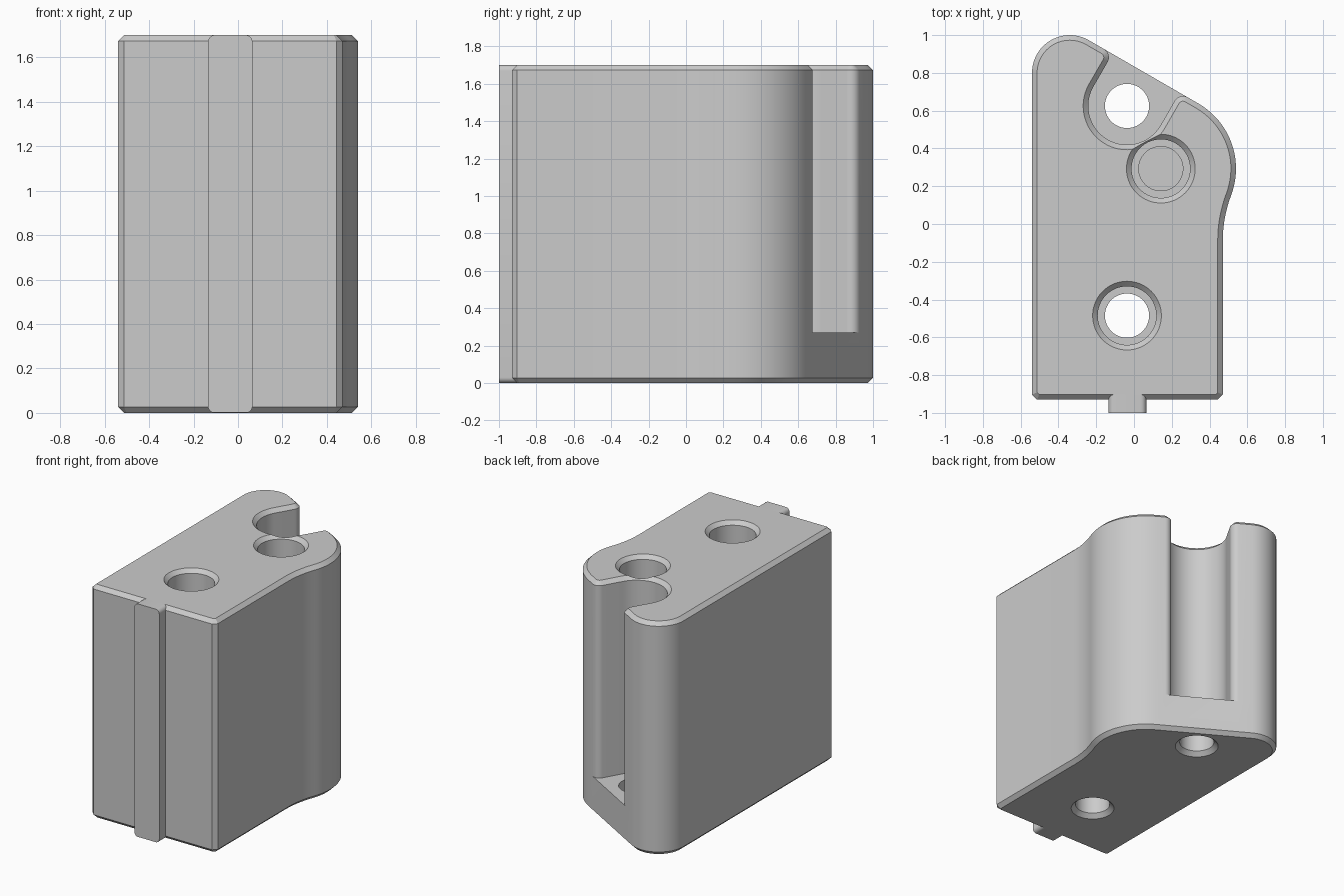
import bpy, bmesh, math
from mathutils import Vector

if "Cube" in bpy.data.objects:
    bpy.data.objects.remove(bpy.data.objects["Cube"])

HEIGHT, FLOOR, CH = 1.7, 0.27, 0.027

grey = bpy.data.materials.new("plain_grey")
grey.use_nodes = True
grey.diffuse_color = (0.6, 0.6, 0.6, 1)
grey.node_tree.nodes["Principled BSDF"].inputs["Base Color"].default_value = (0.6, 0.6, 0.6, 1)


def arc(cx, cy, r, a0, a1, n):
    angles = [math.radians(a0 + (a1 - a0) * i / n) for i in range(n + 1)]
    return [(cx + r * math.cos(a), cy + r * math.sin(a)) for a in angles]


def make_object(name, bm):
    bmesh.ops.recalc_face_normals(bm, faces=bm.faces)
    mesh = bpy.data.meshes.new(name)
    bm.to_mesh(mesh)
    bm.free()
    mesh.materials.append(grey)
    obj = bpy.data.objects.new(name, mesh)
    bpy.context.collection.objects.link(obj)
    return obj


def walls(bm, low, high, closed=True):
    n = len(low)
    for i in range(n if closed else n - 1):
        j = (i + 1) % n
        bm.faces.new((low[i], low[j], high[j], high[i]))


def chamfer(bm, test, width):
    edges = [e for e in bm.edges if test([v.co for v in e.verts])]
    bmesh.ops.bevel(bm, geom=edges, offset=width, segments=1, affect='EDGES', profile=0.5)


# Plan of the body: big lobe, small lobe, and a 30 degree slope between them
left, front, side = -0.54, -0.93, 0.47
sx, sy, sr = left + 0.2, 0.8, 0.2
bx = 0.142
br = -left - bx
nx, ny = 0.5, math.sqrt(0.75)
slope = nx * sx + ny * sy + sr
by = (slope - br - nx * bx) / ny

# Concave blend from the straight side into the big lobe
blend_y = -0.09
dy, dx = by - blend_y, side - bx
blend_r = (dy * dy + dx * dx - br * br) / (2 * (br - dx))
turn = math.degrees(math.atan2(dy, -(dx + blend_r)))

outer = [(left, front + CH), (left - -CH, front), (side - CH, front), (side, front + CH)]
outer += arc(side + blend_r, blend_y, blend_r, 180, turn, 8)
outer += arc(bx, by, br, turn - 180, 60, 20)[1:]
small_lobe = arc(sx, sy, sr, 60, 180, 24)

# Open slot in the slope, drawn along the slope and then rotated
slot_c = (-0.037, 0.625)
depth = slope - nx * slot_c[0] - ny * slot_c[1]
w, f = 0.205, 0.05
lip = arc(w + f, depth - f, f, 90, 180, 8)
local = lip + arc(0, 0, w, 0, -180, 40) + [(-x, y) for x, y in reversed(lip)]
slot = [(slot_c[0] + x * ny + y * nx, slot_c[1] - x * nx + y * ny) for x, y in local]

# Body: solid base below the slot floor, slotted walls above
bm = bmesh.new()


def ring(points, z):
    return [bm.verts.new((x, y, z)) for x, y in points]


mid_outer, mid_slot, mid_lobe = (ring(p, FLOOR) for p in (outer, slot, small_lobe))
mid_base = mid_outer + [mid_slot[0], mid_slot[-1]] + mid_lobe
base = ring([(v.co.x, v.co.y) for v in mid_base], 0)
top = ring(outer + slot + small_lobe, HEIGHT)
walls(bm, base, mid_base)
walls(bm, mid_outer + mid_slot + mid_lobe, top)
for loop in (base, top, mid_slot):
    bm.faces.new(loop)
bmesh.ops.recalc_face_normals(bm, faces=bm.faces)
chamfer(bm, lambda c: all(p.z > HEIGHT - 1e-4 for p in c) or all(p.z < 1e-4 for p in c), CH)
body = make_object("body", bm)


# Holes: turned cutters with chamfered mouths
def turned_cutter(x, y, profile):
    global bm
    bm = bmesh.new()
    rings = [ring(arc(x, y, r, 0, 360, 64)[:-1], z) for r, z in profile]
    for low, high in zip(rings, rings[1:]):
        walls(bm, low, high)
    bm.faces.new(rings[0])
    bm.faces.new(rings[-1])
    cutter = make_object("hole_cutter", bm)
    cutter.hide_render = True
    return cutter


bore, pocket, over = 0.117, 0.155, 0.01
mouth_low = [(bore + 0.03 + over, -over), (bore, 0.03)]
pocket_up = [(bore, FLOOR), (pocket, FLOOR), (pocket, HEIGHT - CH),
             (pocket + CH + over, HEIGHT + over)]
cutters = [
    turned_cutter(slot_c[0], -0.485, mouth_low + pocket_up),
    turned_cutter(bx, by, [(bore, 0.1)] + pocket_up),
    turned_cutter(*slot_c, mouth_low + [(bore, 0.5)]),
]
for cutter in cutters:
    mod = body.modifiers.new("hole", 'BOOLEAN')
    mod.operation, mod.solver, mod.object = 'DIFFERENCE', 'EXACT', cutter
bpy.context.view_layer.update()
cut_mesh = bpy.data.meshes.new_from_object(body.evaluated_get(bpy.context.evaluated_depsgraph_get()))
body.modifiers.clear()
body.data = cut_mesh
for cutter in cutters:
    bpy.data.objects.remove(cutter)

# Guide rib down the front, with rounded shoulders
x0, x1, r = -0.135, 0.065, 0.03
shape = (arc(x1 - r, r, r, -90, 0, 6) + arc(x1 - r, HEIGHT - r, r, 0, 90, 6)
         + arc(x0 + r, HEIGHT - r, r, 90, 180, 6) + arc(x0 + r, r, r, 180, 270, 6))
bm = bmesh.new()
near = [bm.verts.new((x, -1, z)) for x, z in shape]
far = [bm.verts.new((x, front + CH, z)) for x, z in shape]
walls(bm, near, far)
bm.faces.new(near)
bm.faces.new(far)
bmesh.ops.recalc_face_normals(bm, faces=bm.faces)
chamfer(bm, lambda c: all(p.y < -0.999 and p.z < 1e-4 for p in c), CH)
rib = make_object("guide_rib", bm)

# Smooth curved walls, keep chamfers crisp
bpy.ops.object.select_all(action='DESELECT')
for obj in (body, rib):
    obj.select_set(True)
bpy.context.view_layer.objects.active = body
bpy.ops.object.shade_smooth_by_angle(angle=math.radians(30))
